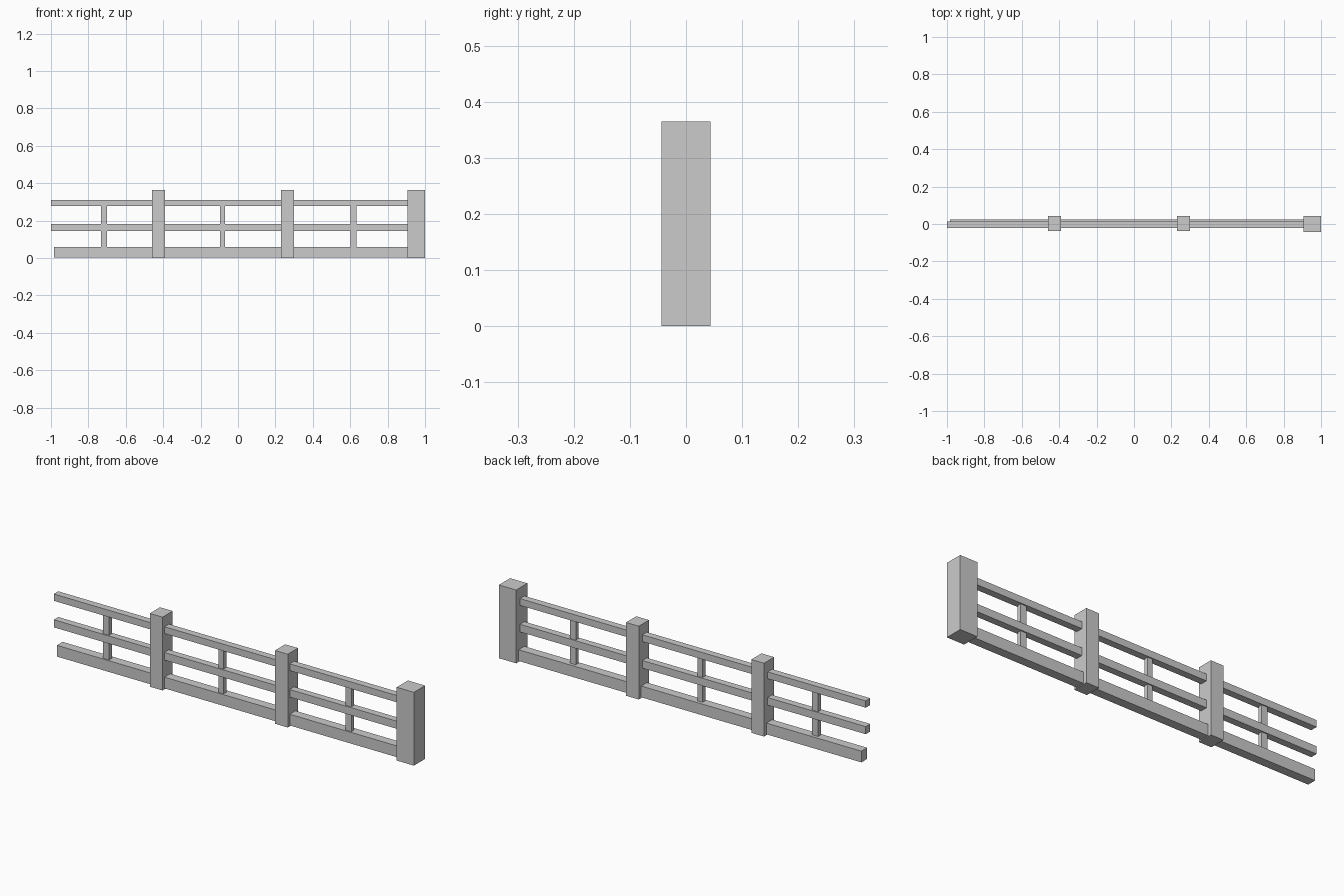
import bpy

if "Cube" in bpy.data.objects:
    bpy.data.objects.remove(bpy.data.objects["Cube"])


def box(name, x, y, z):
    """Box from (min, max) ranges on each axis."""
    bpy.ops.mesh.primitive_cube_add(size=1, location=[(a + b) / 2 for a, b in (x, y, z)])
    ob = bpy.context.object
    ob.name = name
    ob.scale = [b - a for a, b in (x, y, z)]
    bpy.ops.object.transform_apply(location=False, rotation=False, scale=True)
    return ob


# Square posts, with a thicker one closing the right end
for x in (-0.425, 0.265):
    box("post", (x - 0.035, x + 0.035), (-0.037, 0.043), (0.0, 0.365))
box("end_post", (0.905, 1.0), (-0.044, 0.044), (0.0, 0.365))

# Horizontal rails running through the posts
box("top_rail", (-1.0, 0.93), (-0.021, 0.014), (0.277, 0.311))
box("middle_rail", (-1.0, 0.93), (-0.021, 0.014), (0.145, 0.183))
box("bottom_rail", (-0.983, 0.93), (-0.021, 0.024), (0.004, 0.06))

# Thin uprights between bottom and top rails
for x, w in ((-0.717, 0.033), (-0.083, 0.028), (0.618, 0.033)):
    box("upright", (x - w / 2, x + w / 2), (-0.014, 0.008), (0.05, 0.285))
